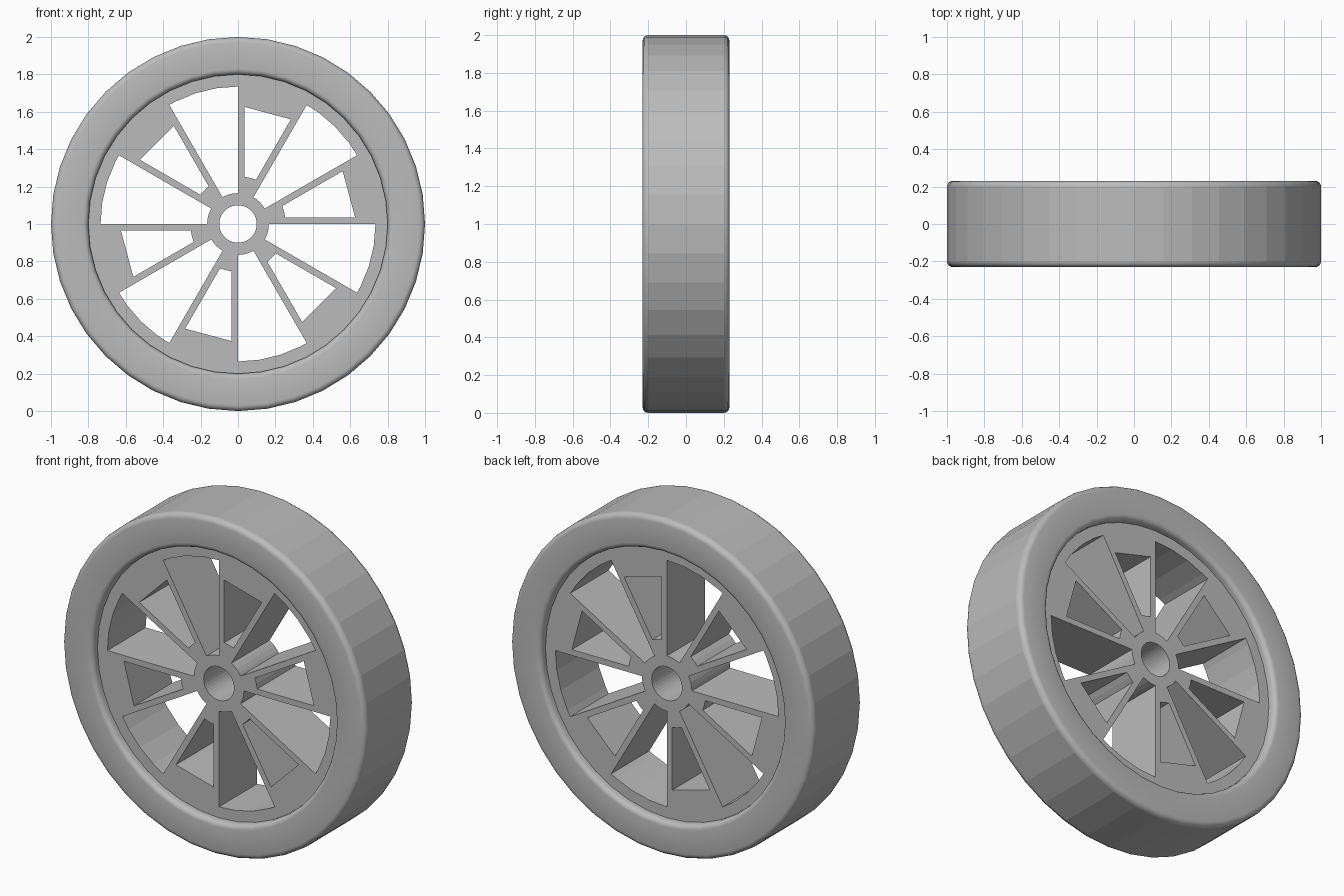
import bpy, bmesh
from math import sin, cos, asin, pi, radians, degrees

cube = bpy.data.objects.get("Cube")
if cube:
    bpy.data.objects.remove(cube, do_unlink=True)

SEGMENTS = 40
STEP = 360 // SEGMENTS
HALF_WIDTH = 0.23      # tyre
HALF_WEB = 0.18        # spokes, rim and hub
R_RIM, R_HUB, R_BORE = 0.735, 0.165, 0.1
SPOKE = 0.035          # thickness of the bars beside each window

grey = bpy.data.materials.new("plain grey")
grey.use_nodes = True
colour = (0.5, 0.5, 0.5, 1)
grey.diffuse_color = colour
grey.node_tree.nodes["Principled BSDF"].inputs["Base Color"].default_value = colour


def polar(r, deg):
    return r * cos(radians(deg)), r * sin(radians(deg))


def add_object(name, mesh):
    mesh.materials.clear()
    mesh.materials.append(grey)
    obj = bpy.data.objects.new(name, mesh)
    bpy.context.collection.objects.link(obj)
    obj.location.z = 1
    return obj


def rounded_profile(r_in, r_out, half, bevel, steps=4):
    """Rounded rectangle of (radius, y) points."""
    points = []
    corners = [(r_out - bevel, half - bevel), (r_in + bevel, half - bevel),
               (r_in + bevel, bevel - half), (r_out - bevel, bevel - half)]
    for quarter, (r, y) in enumerate(corners):
        for i in range(steps + 1):
            a = pi / 2 * (quarter + i / steps)
            points.append((r + bevel * cos(a), y + bevel * sin(a)))
    return points


# Tyre: a rounded section swept round the axle, with a faceted tread
bm = bmesh.new()
profile = rounded_profile(0.8, 1.0, HALF_WIDTH, 0.03)
rings = []
for s in range(SEGMENTS):
    c, d = polar(1, s * STEP)
    rings.append([bm.verts.new((r * c, y, r * d)) for r, y in profile])
for s in range(SEGMENTS):
    a, b = rings[s], rings[(s + 1) % SEGMENTS]
    for i in range(len(profile)):
        j = (i + 1) % len(profile)
        face = bm.faces.new((a[i], a[j], b[j], b[i]))
        tread = min(profile[i][0], profile[j][0]) > 0.999
        face.smooth = not tread
bmesh.ops.recalc_face_normals(bm, faces=bm.faces)
tyre_mesh = bpy.data.meshes.new("tyre")
bm.to_mesh(tyre_mesh)
bm.free()
add_object("tyre", tyre_mesh)


# Spoked web: flat outline with holes, extruded along the axle
def arc(r, start, end):
    """Faceted arc that shares its corners with the tyre facets."""
    inner = [a for a in range(0, 720, STEP) if start < a < end]
    return [polar(r, a) for a in [start] + inner + [end]]


def window(start, end):
    """Trapezoid whose sides run parallel to the sector edges."""
    outer, inner = 0.627, 0.255
    o, i = (degrees(asin(SPOKE / r)) for r in (outer, inner))
    return [polar(outer, start + o), polar(outer, end - o),
            polar(inner, end - i), polar(inner, (start + end) / 2),
            polar(inner, start + i)]


outlines = [arc(0.805, 0, 360)[:-1], arc(R_BORE, 0, 360)[:-1]]
for k in range(6):
    a = 60 * k
    outlines.append(window(a, a + 30))
    outlines.append(arc(R_RIM, a + 30, a + 60) + arc(R_HUB, a + 30, a + 60)[::-1])

curve = bpy.data.curves.new("web_outline", "CURVE")
curve.dimensions = "2D"
curve.fill_mode = "BOTH"
curve.extrude = HALF_WEB
for outline in outlines:
    spline = curve.splines.new("POLY")
    spline.points.add(len(outline) - 1)
    for point, (x, y) in zip(spline.points, outline):
        point.co = (x, y, 0, 1)
    spline.use_cyclic_u = True
helper = bpy.data.objects.new("web_outline", curve)
bpy.context.collection.objects.link(helper)
bpy.context.view_layer.update()
graph = bpy.context.evaluated_depsgraph_get()
web_mesh = bpy.data.meshes.new_from_object(helper.evaluated_get(graph))
bpy.data.objects.remove(helper, do_unlink=True)

bm = bmesh.new()
bm.from_mesh(web_mesh)
bmesh.ops.remove_doubles(bm, verts=bm.verts, dist=0.0001)
bmesh.ops.recalc_face_normals(bm, faces=bm.faces)
for face in bm.faces:
    face.smooth = False
bm.to_mesh(web_mesh)
bm.free()
web = add_object("spoked_rim_and_hub", web_mesh)
web.rotation_euler.x = pi / 2
